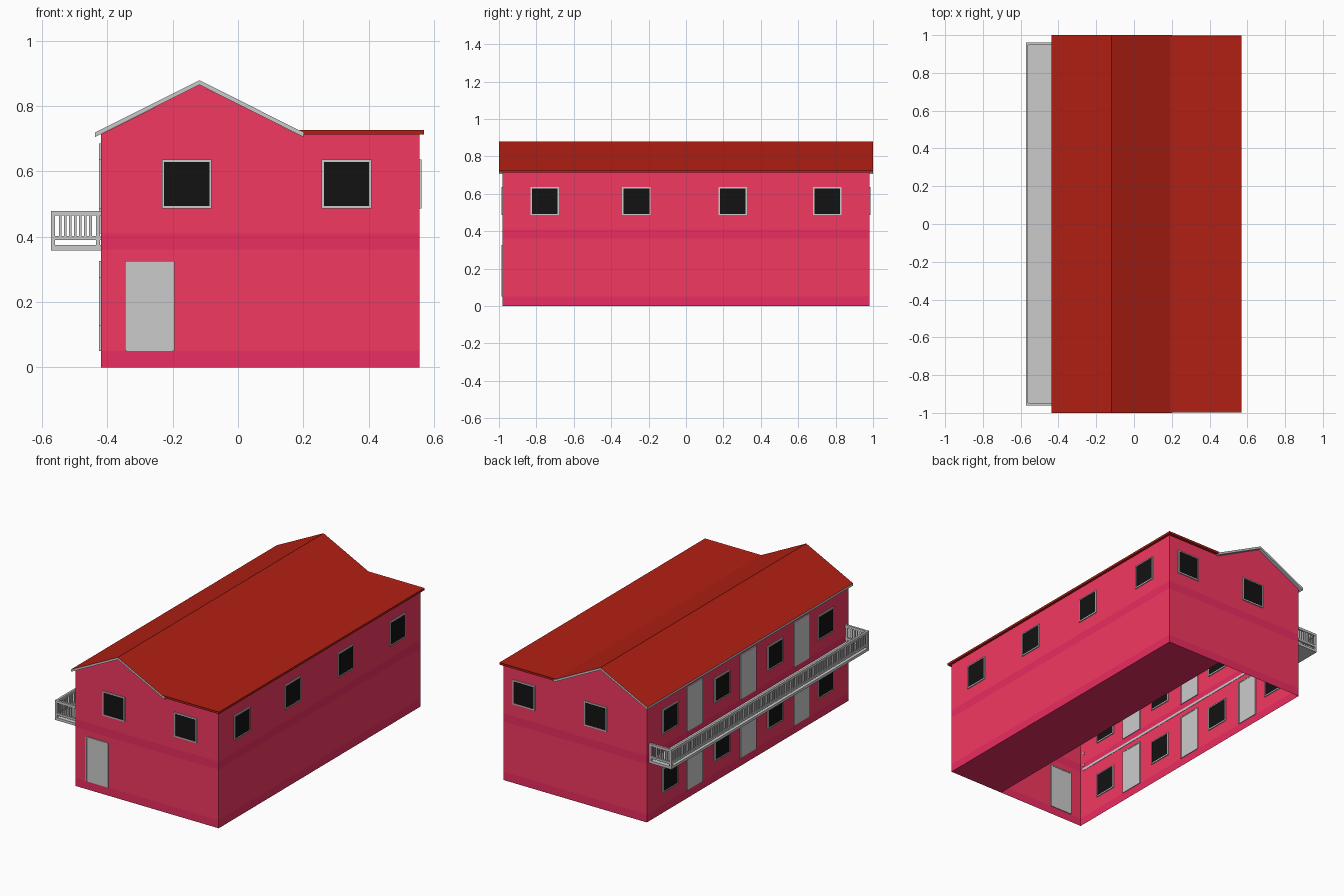
import bpy, bmesh
from mathutils import Vector

if "Cube" in bpy.data.objects:
    bpy.data.objects.remove(bpy.data.objects["Cube"])


def mat(name, r, g, b):
    m = bpy.data.materials.new(name)
    m.diffuse_color = (r, g, b, 1)
    m.use_nodes = True
    m.node_tree.nodes["Principled BSDF"].inputs["Base Color"].default_value = m.diffuse_color
    return m


WALL = mat("wall_red", 0.9, 0.04, 0.12)
BAND = mat("band_red", 0.82, 0.026, 0.12)
ROOF = mat("roof_red", 0.45, 0.014, 0.0065)
GLASS = mat("dark_glass", 0.006, 0.006, 0.006)


def finish(name, bm, mats=()):
    me = bpy.data.meshes.new(name)
    bm.to_mesh(me)
    bm.free()
    for m in mats:
        me.materials.append(m)
    ob = bpy.data.objects.new(name, me)
    bpy.context.collection.objects.link(ob)
    return ob


def boxes(name, spans, mats=()):
    """One object made of boxes given as (x0, x1, y0, y1, z0, z1)."""
    bm = bmesh.new()
    for x0, x1, y0, y1, z0, z1 in spans:
        vs = bmesh.ops.create_cube(bm, size=1)["verts"]
        for v in vs:
            v.co = Vector(((x0 + x1) / 2 + v.co.x * abs(x1 - x0),
                           (y0 + y1) / 2 + v.co.y * abs(y1 - y0),
                           (z0 + z1) / 2 + v.co.z * abs(z1 - z0)))
    return finish(name, bm, mats)


def prism(profile, half):
    """Extrude an x-z profile along y."""
    bm = bmesh.new()
    face = bm.faces.new([bm.verts.new((x, -half, z)) for x, z in profile])
    ext = bmesh.ops.extrude_face_region(bm, geom=[face])["geom"]
    for v in ext:
        if isinstance(v, bmesh.types.BMVert):
            v.co.y = half
    bmesh.ops.recalc_face_normals(bm, faces=bm.faces)
    return bm


def drop(bm, test):
    bm.normal_update()
    bmesh.ops.delete(bm, geom=[f for f in bm.faces if test(f)], context="FACES")


def add_bands(bm):
    """Slice the walls and colour the plinth and floor-level bands."""
    for z in (0.05, 0.36, 0.41):
        bmesh.ops.bisect_plane(bm, geom=bm.verts[:] + bm.edges[:] + bm.faces[:],
                               plane_co=(0, 0, z), plane_no=(0, 0, 1))
    for f in bm.faces:
        z = f.calc_center_median().z
        f.material_index = int(z < 0.05 or 0.36 < z < 0.41)


# Gabled main block: open underneath, closed above by the roof
bm = prism([(-0.42, 0), (0.18, 0), (0.18, 0.7145), (-0.118, 0.8645), (-0.42, 0.713)], 0.98)
drop(bm, lambda f: abs(f.normal.z) > 0.5 or f.normal.x > 0.9)
add_bands(bm)
finish("main_walls", bm, (WALL, BAND))

# Flat-roofed side wing with a floor
bm = prism([(0.18, 0), (0.555, 0), (0.555, 0.714), (0.18, 0.714)], 0.98)
add_bands(bm)
finish("wing_walls", bm, (WALL, BAND))

# Gable roof: grey slab with red top faces
bm = prism([(-0.437, 0.705), (-0.118, 0.8645), (0.2, 0.705),
            (0.2, 0.719), (-0.118, 0.8785), (-0.437, 0.719)], 1.0)
bm.normal_update()
for f in bm.faces:
    f.material_index = int(f.normal.z > 0.5)
gable = finish("gable_roof", bm, (mat("trim_grey", 0.8, 0.8, 0.8), ROOF))

# Flat wing roof with a shallow inset top
bm = prism([(0.185, 0.713), (0.57, 0.713), (0.57, 0.726), (0.185, 0.726)], 0.999)
bm.normal_update()
top = [f for f in bm.faces if f.normal.z > 0.5]
bmesh.ops.inset_region(bm, faces=top, thickness=0.01)
for v in top[0].verts:
    v.co.z -= 0.003
finish("wing_roof", bm, (ROOF,))

# Wall-mounted openings: each side maps (along, outward, up) to world space
SIDES = {"front": (1, -0.98), "back": (1, 0.98), "left": (0, -0.42), "right": (0, 0.555)}


def on_wall(side, u0, u1, n0, n1, z0, z1):
    along_x, pos = SIDES[side]
    s = 1 if pos > 0 else -1
    a, b = sorted((pos + s * n0, pos + s * n1))
    return (u0, u1, a, b, z0, z1) if along_x else (a, b, u0, u1, z0, z1)


def opening(kind, side, u, z0, z1):
    w, t = 0.076, 0.007
    window = kind == "window"
    n0, n1 = -0.006, 0.006
    bars = [(u - w, u - w + t, z0, z1), (u + w - t, u + w, z0, z1),
            (u - w + t, u + w - t, z1 - t, z1)]
    if window:
        bars.append((u - w + t, u + w - t, z0, z0 + t))
    boxes(f"{side}_{kind}_frame",
          [on_wall(side, a, b, n0, n1, c, d) for a, b, c, d in bars])
    pane = on_wall(side, u - w + t, u + w - t, -0.004, 0.003,
                   z0 + (t if window else 0), z1 - t)
    boxes(f"{side}_{kind}_panel", [pane], (GLASS,) if window else ())


LOW, HIGH = (0.126, 0.276), (0.486, 0.636)
for u in (-0.157, 0.332):
    opening("window", "front", u, *HIGH)
for u in (-0.073, 0.415):
    opening("window", "back", u, *HIGH)
opening("door", "front", -0.27, 0.05, 0.325)
for u in (-0.755, -0.265, 0.25, 0.755):
    opening("window", "right", u, *HIGH)
    opening("window", "left", u, *HIGH)
    opening("window", "left", u, *LOW)
for u in (-0.52, 0, 0.52):
    opening("door", "left", u, 0.05, 0.325)
    opening("door", "left", u, 0.41, 0.685)

# Balcony floor, rails, posts and balusters
X0, X1, Y, T = -0.573, -0.418, 0.96, 0.013
boxes("balcony_floor", [(X0, X1, -Y, Y, 0.358, 0.374)])
rails, posts, bars = [], [], []
for z0, z1 in ((0.389, 0.402), (0.464, 0.479)):
    rails.append((X0, X0 + T, -Y, Y, z0, z1))
    for s in (-1, 1):
        rails.append((X0 + T, X1, s * (Y - T), s * Y, z0, z1))
for s in (-1, 1):
    for x in (X0, X1 - T - 0.004):
        posts.append((x, x + T, s * (Y - T), s * Y, 0.374, 0.479))
    for i in range(1, 8):
        x = X0 + T + i * 0.0155
        bars.append((x - 0.004, x + 0.004, s * (Y - 0.009), s * (Y - 0.004), 0.402, 0.464))
N = 116
for i in range(1, N):
    y = -Y + T + i * 2 * (Y - T) / N
    bars.append((X0 + 0.004, X0 + 0.009, y - 0.004, y + 0.004, 0.402, 0.464))
boxes("balcony_rails", rails)
boxes("balcony_posts", posts)
boxes("balcony_balusters", bars)
